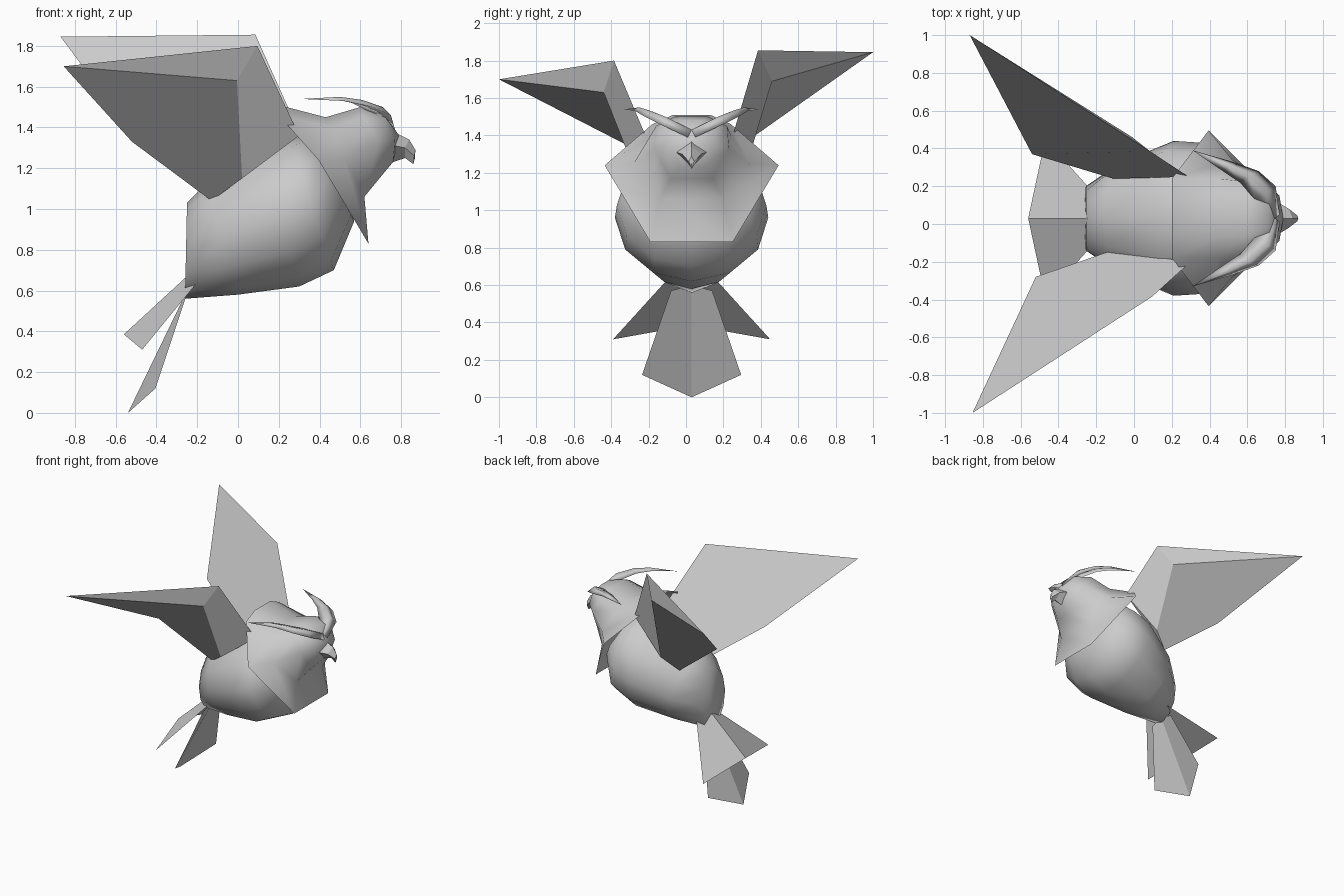
import bpy
import math
from mathutils import Vector

MIDLINE = 0.03  # the bird's plane of symmetry

default_cube = bpy.data.objects.get("Cube")
if default_cube:
    bpy.data.objects.remove(default_cube, do_unlink=True)

plumage = bpy.data.materials.new("plain_grey")
plumage.use_nodes = True
grey = (0.6, 0.6, 0.6, 1.0)
plumage.diffuse_color = grey
plumage.node_tree.nodes["Principled BSDF"].inputs["Base Color"].default_value = grey


def build(name, points, faces, smooth=False, fix_normals=True):
    """Make a mesh object, point its normals outward and shade it."""
    mesh = bpy.data.meshes.new(name)
    mesh.from_pydata([tuple(p) for p in points], [], faces)
    mesh.materials.append(plumage)
    obj = bpy.data.objects.new(name, mesh)
    bpy.context.collection.objects.link(obj)
    bpy.ops.object.select_all(action="DESELECT")
    obj.select_set(True)
    bpy.context.view_layer.objects.active = obj
    if fix_normals:
        bpy.ops.object.mode_set(mode="EDIT")
        bpy.ops.mesh.select_all(action="SELECT")
        bpy.ops.mesh.normals_make_consistent(inside=False)
        bpy.ops.object.mode_set(mode="OBJECT")
    if smooth:
        bpy.ops.object.shade_smooth()
    return obj


def mirrored_ring(half):
    """Complete a half ring, listed top to bottom, across the midline."""
    left = [Vector((x, MIDLINE + y, z)) for x, y, z in half]
    right = [Vector((x, MIDLINE - y, z)) for x, y, z in reversed(half) if y > 0]
    return left + right


def oval_ring(top, bottom, half_width, sides=12):
    """Slanted oval between a top and a bottom point given as (x, z)."""
    top, bottom = Vector(top), Vector(bottom)
    ring = []
    for i in range(sides):
        angle = math.tau * i / sides
        x, z = top.lerp(bottom, (1 - math.cos(angle)) / 2)
        ring.append(Vector((x, MIDLINE + half_width * math.sin(angle), z)))
    return ring


def loft(name, rings, start_cap=None, end_cap=None, smooth=True):
    """Skin equal rings, closing either end with a fan to a point."""
    n = len(rings[0])
    points = [p for ring in rings for p in ring]
    faces = []
    for r in range(len(rings) - 1):
        for i in range(n):
            j = (i + 1) % n
            faces.append((r * n + i, r * n + j, (r + 1) * n + j, (r + 1) * n + i))
    for cap, base in ((start_cap, 0), (end_cap, len(rings) * n - n)):
        if cap:
            points.append(Vector((cap[0], MIDLINE, cap[1])))
            tip = len(points) - 1
            faces += [(base + i, base + (i + 1) % n, tip) for i in range(n)]
    return build(name, points, faces, smooth)


# Egg-shaped body, slanting up from tail to neck
loft("body", [
    oval_ring((-0.25, 1.03), (-0.26, 0.56), 0.17),
    oval_ring((-0.16, 1.12), (0.0, 0.58), 0.29),
    oval_ring((0.12, 1.30), (0.30, 0.62), 0.41),
    oval_ring((0.25, 1.35), (0.47, 0.70), 0.40),
    oval_ring((0.33, 1.37), (0.57, 0.94), 0.31),
], start_cap=(-0.255, 0.64), end_cap=(0.5, 1.2))

# Hooded head flaring back into an open collar
loft("head", [mirrored_ring(half) for half in (
    [(0.20, 0.10, 1.51), (0.20, 0.21, 1.46), (0.395, 0.465, 1.24), (0.64, 0.22, 0.83)],
    [(0.43, 0.10, 1.45), (0.45, 0.21, 1.40), (0.52, 0.31, 1.25), (0.62, 0.17, 1.06)],
    [(0.60, 0.09, 1.50), (0.62, 0.19, 1.45), (0.69, 0.20, 1.33), (0.71, 0.11, 1.17)],
    [(0.71, 0.05, 1.48), (0.73, 0.13, 1.44), (0.77, 0.12, 1.34), (0.76, 0.06, 1.23)],
)], end_cap=(0.79, 1.36))

# Short hooked beak
loft("beak", [mirrored_ring(half) for half in (
    [(0.76, 0, 1.38), (0.77, 0.08, 1.31), (0.76, 0, 1.23)],
    [(0.84, 0, 1.34), (0.82, 0.05, 1.30), (0.82, 0, 1.25)],
    [(0.87, 0, 1.29), (0.865, 0.015, 1.26), (0.86, 0, 1.22)],
)], end_cap=(0.868, 1.25), smooth=False)

# Long brow plumes sweeping back from the beak
brow_top = [(0.75, 0, 1.43), (0.71, 0.14, 1.50), (0.61, 0.23, 1.535), (0.50, 0.28, 1.55)]
brow_low = [(0.77, 0.02, 1.39), (0.75, 0.17, 1.46), (0.66, 0.25, 1.50), (0.52, 0.30, 1.53)]
brow_in = [(0.70, 0, 1.43), (0.64, 0.10, 1.48), (0.56, 0.19, 1.52), (0.47, 0.25, 1.54)]
for side, label in ((1, "back"), (-1, "front")):
    rows = zip(brow_top, brow_low, brow_in)
    points = [(x, MIDLINE + side * y, z) for row in rows for x, y, z in row]
    points.append((0.31, MIDLINE + side * 0.36, 1.54))
    faces = [(0, 1, 2)]
    for k in range(0, 9, 3):
        for a, b in ((0, 1), (1, 2), (2, 0)):
            faces.append((k + a, k + b, k + b + 3, k + a + 3))
    faces += [(9, 10, 12), (10, 11, 12), (11, 9, 12)]
    build(label + "_brow", points, faces, smooth=True)

# Raised wings: wedge with a folded leading edge
# corners: tip, wrist, shoulder, armpit, underside wrist, rear root, trailing corner
wing_faces = [(0, 1, 2, 5, 6), (0, 4, 1), (1, 4, 3, 2), (0, 6, 5, 3, 4), (2, 3, 5)]
build("front_wing", [
    (-0.855, -1.0, 1.70), (0.095, -0.385, 1.80), (0.30, -0.20, 1.36),
    (0.02, -0.25, 1.15), (-0.005, -0.44, 1.63), (-0.13, -0.145, 1.04),
    (-0.52, -0.28, 1.33)], wing_faces)
build("back_wing", [
    (-0.87, 1.0, 1.845), (0.085, 0.385, 1.855), (0.29, 0.25, 1.40),
    (0.02, 0.30, 1.16), (-0.01, 0.46, 1.69), (-0.11, 0.24, 1.06),
    (-0.54, 0.37, 1.40)], wing_faces)

# Two tail fans, each creased along its middle
fans = {
    "upper_tail_fan": [(-0.24, 0, 0.68), (-0.20, 0.12, 0.64), (-0.47, 0.42, 0.31), (-0.56, 0, 0.385)],
    "lower_tail_fan": [(-0.25, 0, 0.60), (-0.255, 0.11, 0.57), (-0.405, 0.265, 0.12), (-0.54, 0, 0.0)],
}
for name, (root, corner, outer, tip) in fans.items():
    points = [(x, MIDLINE + y, z) for x, y, z in (root, corner, outer, tip)]
    points += [(x, MIDLINE - y, z) for x, y, z in (outer, corner)]
    build(name, points, [(0, 1, 2, 3), (0, 3, 4, 5)])
